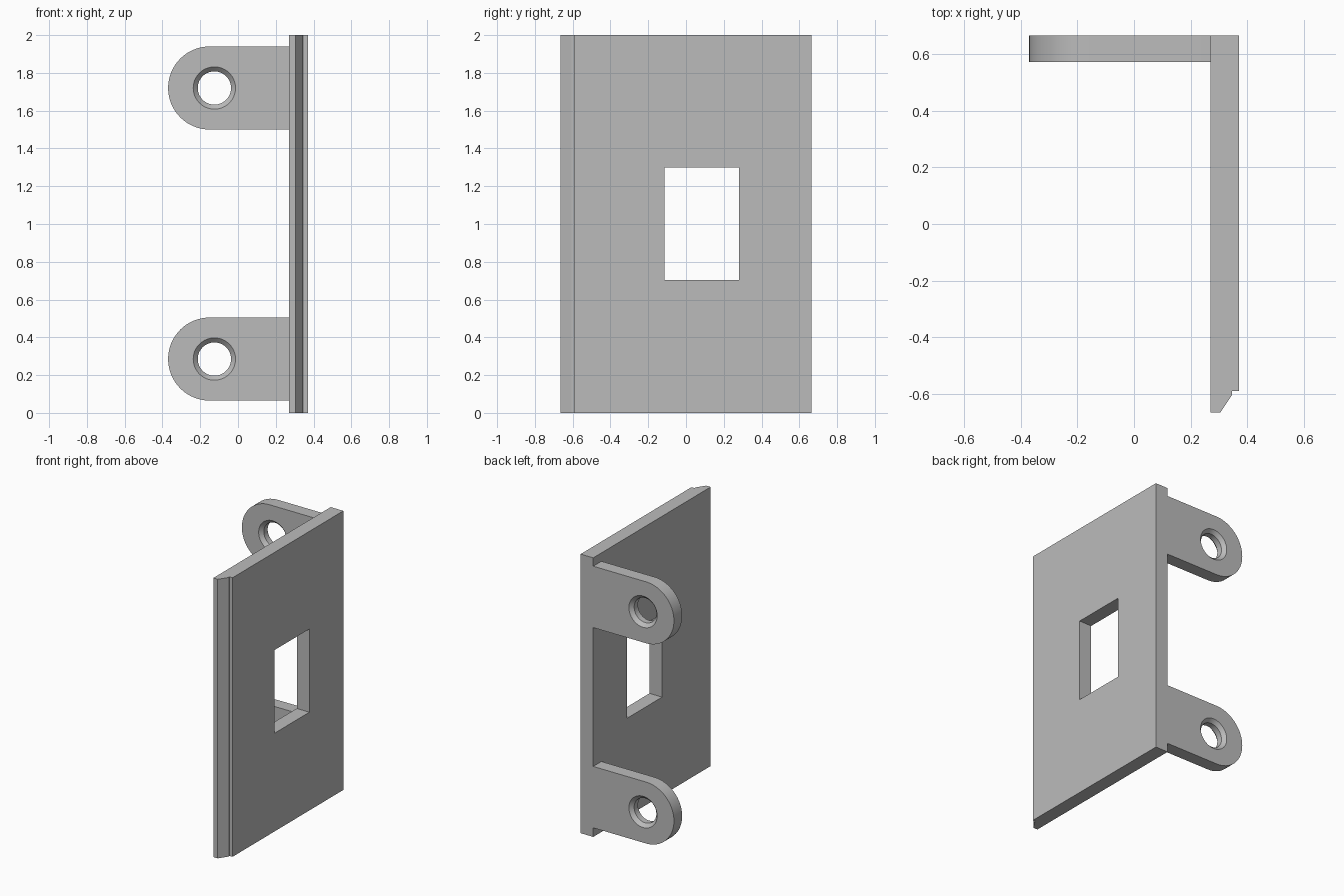
import bpy, bmesh, math
from mathutils import Matrix, Vector

cube = bpy.data.objects.get("Cube")
if cube:
    bpy.data.objects.remove(cube, do_unlink=True)

# Plain grey material
grey = bpy.data.materials.new("plain grey")
grey.use_nodes = True
grey.diffuse_color = (0.5, 0.5, 0.5, 1)
grey.node_tree.nodes["Principled BSDF"].inputs["Base Color"].default_value = (0.5, 0.5, 0.5, 1)

HEIGHT = 2.0
INNER, OUTER = 0.27, 0.37      # plate faces in x
FRONT, BACK = -0.665, 0.665    # plate ends in y
TAB_FRONT = 0.572


def make_object(name, bm):
    bmesh.ops.recalc_face_normals(bm, faces=bm.faces)
    mesh = bpy.data.meshes.new(name)
    bm.to_mesh(mesh)
    bm.free()
    mesh.materials.append(grey)
    obj = bpy.data.objects.new(name, mesh)
    bpy.context.collection.objects.link(obj)
    return obj


def prism(name, points, direction):
    """Extrude a closed outline along a direction."""
    bm = bmesh.new()
    face = bm.faces.new([bm.verts.new(p) for p in points])
    side = bmesh.ops.extrude_face_region(bm, geom=[face])
    moved = [v for v in side["geom"] if isinstance(v, bmesh.types.BMVert)]
    bmesh.ops.translate(bm, verts=moved, vec=Vector(direction))
    return make_object(name, bm)


def lathe_y(name, profile, centre, steps=64):
    """Solid of rings (radius, y) around an axis along y."""
    bm = bmesh.new()
    rings = []
    for radius, y in profile:
        angles = [math.tau * i / steps for i in range(steps)]
        rings.append([bm.verts.new((centre[0] + radius * math.cos(a), y,
                                    centre[1] + radius * math.sin(a))) for a in angles])
    for a, b in zip(rings, rings[1:]):
        for i in range(steps):
            j = (i + 1) % steps
            bm.faces.new((a[i], a[j], b[j], b[i]))
    bm.faces.new(rings[0])
    bm.faces.new(rings[-1])
    return make_object(name, bm)


def cut(target, cutter):
    """Subtract the cutter, then discard it."""
    cutter.hide_render = True
    mod = target.modifiers.new("cut", "BOOLEAN")
    mod.operation, mod.solver, mod.object = "DIFFERENCE", "EXACT", cutter
    bpy.ops.object.select_all(action="DESELECT")
    bpy.context.view_layer.objects.active = target
    target.select_set(True)
    bpy.ops.object.modifier_apply(modifier=mod.name)
    bpy.data.objects.remove(cutter, do_unlink=True)


# Side plate with a stepped, bevelled front edge
outline = [(INNER, FRONT), (0.305, FRONT), (0.345, -0.605), (0.345, -0.59),
           (OUTER, -0.59), (OUTER, BACK), (INNER, BACK)]
plate = prism("side_plate", [(x, y, 0) for x, y in outline], (0, 0, HEIGHT))

# Rectangular window
window = [(0, -0.115, 0.704), (0, 0.28, 0.704), (0, 0.28, 1.3), (0, -0.115, 1.3)]
cut(plate, prism("window_cutter", window, (1, 0, 0)))

# Rounded mounting tabs with holes countersunk on both faces
RADIUS, TAB_X, HOLE_X = 0.22, -0.15, -0.125
HOLE, RIM, SINK = 0.088, 0.112, 0.025
for name, z in (("lower_tab", 0.285), ("upper_tab", 1.72)):
    arc = [math.pi * (0.5 + i / 32) for i in range(33)]
    points = [(TAB_X + RADIUS * math.cos(a), TAB_FRONT, z + RADIUS * math.sin(a)) for a in arc]
    points += [(INNER, TAB_FRONT, z - RADIUS), (INNER, TAB_FRONT, z + RADIUS)]
    tab = prism(name, points, (0, BACK - TAB_FRONT, 0))
    profile = [(RIM, TAB_FRONT - 0.05), (RIM, TAB_FRONT), (HOLE, TAB_FRONT + SINK),
               (HOLE, BACK - SINK), (RIM, BACK), (RIM, BACK + 0.05)]
    cut(tab, lathe_y(name + "_hole_cutter", profile, (HOLE_X, z)))
    bpy.ops.object.shade_smooth_by_angle(angle=math.radians(25))
